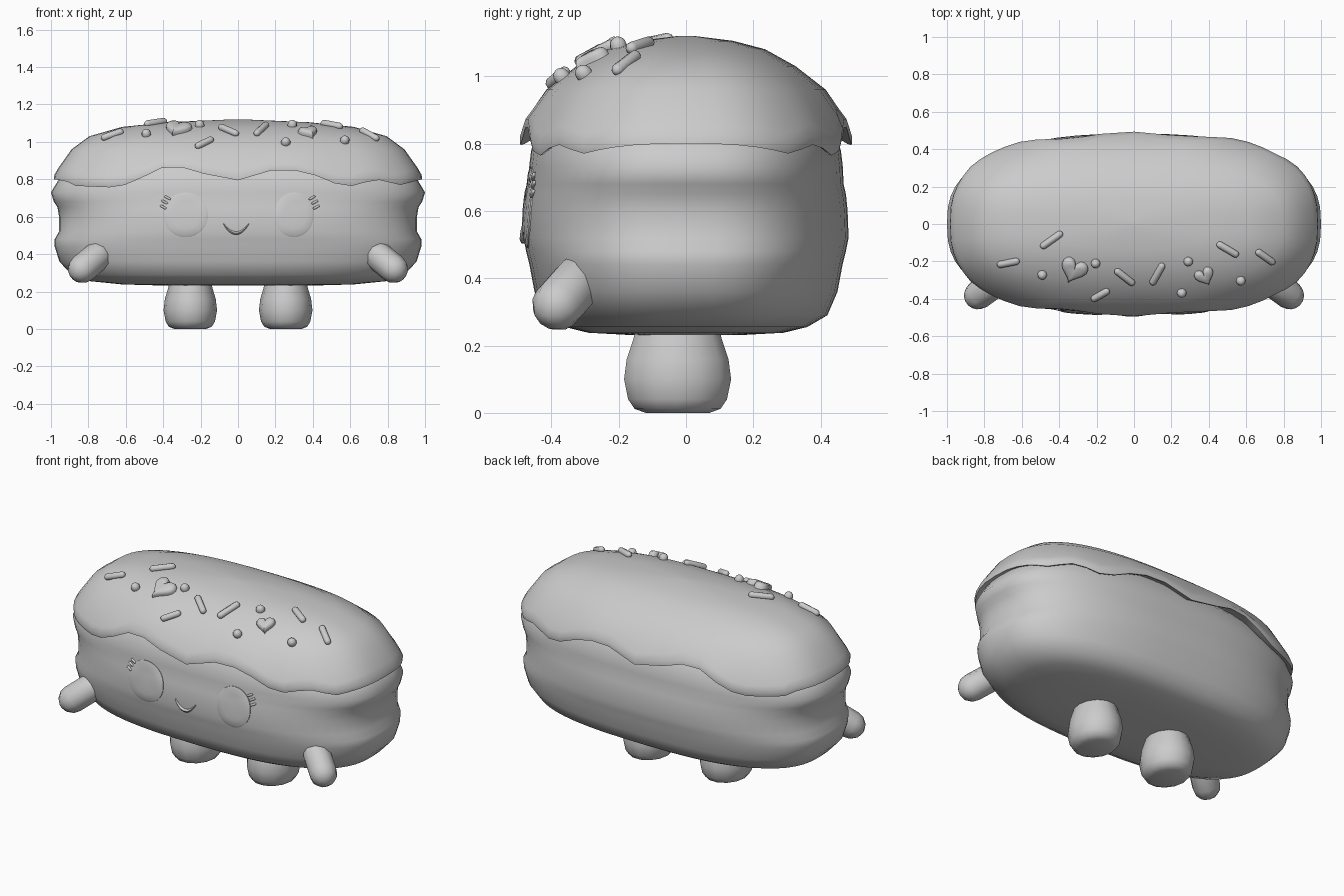
import bpy, bmesh
from math import sin, cos, pi, radians, sqrt
from mathutils import Vector, Matrix
from mathutils.bvhtree import BVHTree

if "Cube" in bpy.data.objects:
    bpy.data.objects.remove(bpy.data.objects["Cube"], do_unlink=True)

grey = bpy.data.materials.new("plain_grey")
grey.use_nodes = True
grey.diffuse_color = (0.6, 0.6, 0.6, 1)
grey.node_tree.nodes["Principled BSDF"].inputs["Base Color"].default_value = (0.6, 0.6, 0.6, 1)


def loft(name, rings, angle=45):
    """Skin a stack of closed rings and cap both ends."""
    bm = bmesh.new()
    loops = [[bm.verts.new(p) for p in ring] for ring in rings]
    n = len(loops[0])
    for a, b in zip(loops, loops[1:]):
        for i in range(n):
            j = (i + 1) % n
            bm.faces.new((a[i], a[j], b[j], b[i]))
    bm.faces.new(loops[0][::-1])
    bm.faces.new(loops[-1])
    bmesh.ops.recalc_face_normals(bm, faces=bm.faces[:])
    mesh = bpy.data.meshes.new(name)
    bm.to_mesh(mesh)
    bm.free()
    mesh.materials.append(grey)
    obj = bpy.data.objects.new(name, mesh)
    bpy.context.collection.objects.link(obj)
    bpy.ops.object.select_all(action="DESELECT")
    obj.select_set(True)
    bpy.context.view_layer.objects.active = obj
    bpy.ops.object.shade_smooth_by_angle(angle=radians(angle))
    return obj


def tree(obj):
    return BVHTree.FromPolygons([v.co for v in obj.data.vertices],
                                [p.vertices[:] for p in obj.data.polygons])


def interp(table, v):
    """Linear lookup in rows sorted by their first entry."""
    if v <= table[0][0]:
        return table[0][1:]
    for a, b in zip(table, table[1:]):
        if v <= b[0]:
            t = (v - a[0]) / (b[0] - a[0])
            return [p + (q - p) * t for p, q in zip(a[1:], b[1:])]
    return table[-1][1:]


def oval(k, sx, sy, n=56, power=2.6):
    c, s = cos(2 * pi * k / n), sin(2 * pi * k / n)
    e = 2 / power
    return (sx * abs(c) ** e * (1 if c >= 0 else -1),
            sy * abs(s) ** e * (1 if s >= 0 else -1))


# Bun: height, half length, half depth
bun_profile = [(.232, .4, .18), (.238, .62, .29), (.255, .79, .36), (.29, .89, .42),
               (.36, .955, .45), (.44, .98, .465), (.48, .98, .475), (.52, .957, .483),
               (.6, .957, .48), (.65, .965, .475), (.68, .985, .468), (.73, 1, .466),
               (.78, .97, .46), (.86, .92, .43), (.93, .84, .37), (.98, .7, .28)]
bun = loft("bun", [[(*oval(k, sx, sy), z) for k in range(56)]
                   for z, sx, sy in bun_profile], 60)

# Icing: domed top with a wavy lip
icing_profile = [(.74, .99, .492), (.8, .985, .492), (.88, .95, .47), (.96, .89, .415),
                 (1.03, .795, .325), (1.08, .62, .235), (1.105, .38, .14), (1.12, .04, .02)]
wave = [(-1, .8), (-.93, .79), (-.88, .765), (-.65, .755), (-.54, .8), (-.4, .875), (-.28, .86),
        (-.05, .785), (.08, .81), (.22, .86), (.38, .84), (.58, .755), (.75, .8), (.88, .77), (1, .8)]
rings = []
for lift, grow in ((.03, -.05), (.004, -.012), (.0, .0), (.025, .007), (.06, .002)):
    ring = []
    for k in range(56):
        z = interp(wave, oval(k, 1, 1)[0])[0] + lift
        sx, sy = interp(icing_profile, z)
        ring.append((*oval(k, sx + grow, sy + grow), z))
    rings.append(ring)
for z, sx, sy in icing_profile[3:]:
    rings.append([(*oval(k, sx, sy), z) for k in range(56)])
icing = loft("icing", rings, 50)


def round_ring(r, z, n, ry=None):
    return [Vector((r * cos(2 * pi * k / n), (ry or r) * sin(2 * pi * k / n), z)) for k in range(n)]


def capsule(name, a, b, r, n=10, steps=4):
    """Round ended rod from a to b."""
    a, b = Vector(a), Vector(b)
    length = (b - a).length
    turn = (b - a).to_track_quat("Z", "Y")
    arcs = [-pi / 2 + pi / 2 * (i + .4) / (steps + .4) for i in range(steps + 1)]
    rows = [(r * cos(t), r * sin(t)) for t in arcs]
    rows += [(w, length - z) for w, z in reversed(rows)]
    return loft(name, [[a + turn @ p for p in round_ring(w, z, n)] for w, z in rows], 60)


# Legs and arms
for side, s in (("left", 1), ("right", -1)):
    leg_rows = ((.0, .085), (.012, .115), (.04, .132), (.1, .143), (.16, .136), (.22, .118), (.3, .1))
    leg = loft(side + "_leg", [[p + Vector((s * .255, -.025, 0)) for p in round_ring(r, z, 14, r * 1.14)]
                               for z, r in leg_rows], 60)
    capsule(side + "_arm", (s * .832, -.38, .322), (s * .75, -.32, .39), .078, 10, 3)

# Sprinkles lie on the icing
icing_tree, bun_tree = tree(icing), tree(bun)


def on_icing(x, y):
    hit, normal, _, _ = icing_tree.ray_cast(Vector((x, y, 3)), Vector((0, 0, -1)))
    return hit, normal


rods = [(-.67, -.205, .12, 10), (-.44, -.085, .14, 35), (-.18, -.375, .11, 30), (-.05, -.28, .13, -38),
        (.125, -.265, .13, 60), (.5, -.135, .13, -30), (.7, -.175, .12, -35)]
for i, (x, y, length, turn) in enumerate(rods):
    d = Vector((cos(radians(turn)), sin(radians(turn)))) * (length / 2 - .018)
    ends = []
    for m in (-1, 1):
        hit, normal = on_icing(x + m * d.x, y + m * d.y)
        ends.append(hit + normal * .008)
    capsule(f"rod_sprinkle_{i + 1}", *ends, .019, 8, 3)

for i, (x, y) in enumerate([(-.49, -.27), (-.205, -.21), (.29, -.2), (.255, -.365), (.57, -.3)]):
    hit, normal = on_icing(x, y)
    capsule(f"round_sprinkle_{i + 1}", hit, hit + normal * .008, .025, 10, 4)

# Heart sprinkles
for i, (x, y, size, turn) in enumerate([(-.325, -.25, .145, -22), (.38, -.28, .105, 25)]):
    hit, normal = on_icing(x, y)
    frame = Matrix.Translation(hit) @ Vector((0, 0, 1)).rotation_difference(normal).to_matrix().to_4x4()
    frame = frame @ Matrix.Rotation(radians(turn), 4, "Z")
    rings = []
    for scale, z in ((1, -.015), (1, .012), (.88, .024), (.6, .029)):
        ring = []
        for k in range(24):
            t = 2 * pi * (k + .5) / 24
            hx = 16 * sin(t) ** 3
            hy = 13 * cos(t) - 5 * cos(2 * t) - 2 * cos(3 * t) - cos(4 * t) + 2
            ring.append(frame @ Vector((hx * scale * size / 32, hy * scale * size / 30, z)))
        rings.append(ring)
    loft(f"heart_sprinkle_{i + 1}", rings, 50)


# Face laid on the front of the bun
def on_front(x, z, lift):
    hit = bun_tree.ray_cast(Vector((x, -2, z)), Vector((0, 1, 0)))[0]
    return hit + Vector((0, -lift, 0))


for side, s in (("left", 1), ("right", -1)):
    cx = .3 if s > 0 else -.28
    w = .105 if s > 0 else .12
    eye_rows = ((1, -.004), (1, .004), (.9, .008), (.6, .008), (.3, .008))
    loft(side + "_eye", [[on_front(cx + w * f * cos(k * pi / 14), .61 + .12 * f * sin(k * pi / 14), lift)
                          for k in range(28)] for f, lift in eye_rows], 40)
    for j, (dx, dz) in enumerate(((.085, .085), (.1, .062), (.108, .035))):
        capsule(f"{side}_lash_{j + 1}", on_front(cx + s * dx, .61 + dz, .003),
                on_front(cx + s * (dx + .022), .61 + dz + .012, .003), .007, 6, 2)

# Smile: a thin arc that tapers at the ends
smile = []
for i in range(13):
    u = i / 6 - 1
    r = .003 + .007 * sqrt(max(0, 1 - u * u))
    p = on_front(-.01 + .068 * u, .512 + .05 * u * u, .002)
    smile.append([p + Vector((0, r * cos(k * pi / 3), r * sin(k * pi / 3))) for k in range(6)])
loft("smile", smile, 60)
